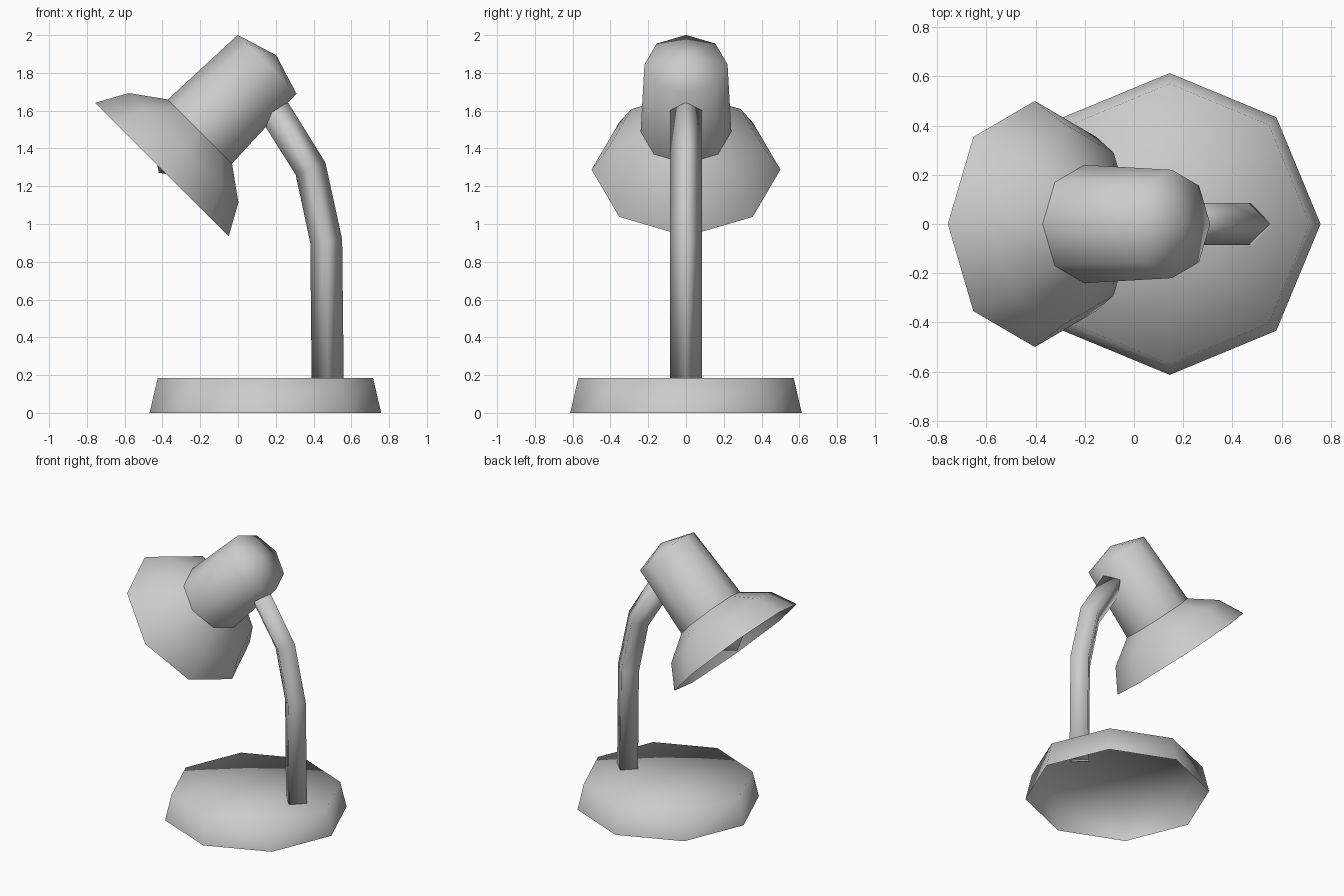
import bpy, bmesh, math
from mathutils import Matrix, Vector

if "Cube" in bpy.data.objects:
    bpy.data.objects.remove(bpy.data.objects["Cube"])


def make_object(name, bm):
    bmesh.ops.recalc_face_normals(bm, faces=bm.faces[:])
    mesh = bpy.data.meshes.new(name)
    bm.to_mesh(mesh)
    bm.free()
    for p in mesh.polygons:
        p.use_smooth = True
    obj = bpy.data.objects.new(name, mesh)
    bpy.context.collection.objects.link(obj)
    return obj


def skin(bm, rings):
    """Join consecutive rings; a one-vertex ring becomes a fan tip."""
    for a, b in zip(rings, rings[1:]):
        n = max(len(a), len(b))
        for i in range(n):
            j = (i + 1) % n
            if len(a) == 1:
                bm.faces.new((a[0], b[j], b[i]))
            elif len(b) == 1:
                bm.faces.new((a[i], a[j], b[0]))
            else:
                bm.faces.new((a[i], a[j], b[j], b[i]))


def lathe(name, profile, frame, sides=8):
    """Turn (radius, height) points around the local z axis."""
    bm = bmesh.new()
    rings = []
    for r, t in profile:
        count = sides if r > 0 else 1
        rings.append([bm.verts.new(frame @ Vector((
            r * math.cos(math.tau * i / sides),
            r * math.sin(math.tau * i / sides), t))) for i in range(count)])
    skin(bm, rings)
    return make_object(name, bm)


def tube(name, path, radius, sides=4):
    """Sweep a polygon along a path in the xz plane, mitred at the bends."""
    bm = bmesh.new()
    pts = [Vector((x, 0, z)) for x, z in path]
    side = Vector((0, 1, 0))
    rings = []
    for k, p in enumerate(pts):
        d = Vector()
        if k > 0:
            d += (p - pts[k - 1]).normalized()
        if k < len(pts) - 1:
            d += (pts[k + 1] - p).normalized()
        out = side.cross(d.normalized())
        rings.append([bm.verts.new(p + radius * (
            math.cos(math.tau * i / sides) * out
            + math.sin(math.tau * i / sides) * side)) for i in range(sides)])
    skin(bm, rings)
    bm.faces.new(rings[0])
    bm.faces.new(rings[-1])
    return make_object(name, bm)


# Base: tapered octagon, open underneath
lathe("base", [(0.613, 0), (0.57, 0.185), (0, 0.185)],
      Matrix.Translation((0.145, 0, 0)))

# Bent arm with a diamond section
tube("arm", [(0.475, 0.17), (0.467, 0.91), (0.384, 1.293), (0.192, 1.60)], 0.085)

# Lamp head, tilted 45 degrees about the rim centre
head = Matrix.Translation((-0.403, 0, 1.288)) @ Matrix.Rotation(math.pi / 4, 4, 'Y')
lathe("shade", [(0.5, 0), (0.41, 0.163), (0.24, 0.285)], head)
lathe("lamp_housing", [(0.24, 0.285), (0.22, 0.788), (0, 0.856)], head)
lathe("bulb", [(0, -0.023), (0.085, 0.035), (0.11, 0.12), (0.06, 0.24), (0.05, 0.34), (0, 0.34)], head)
